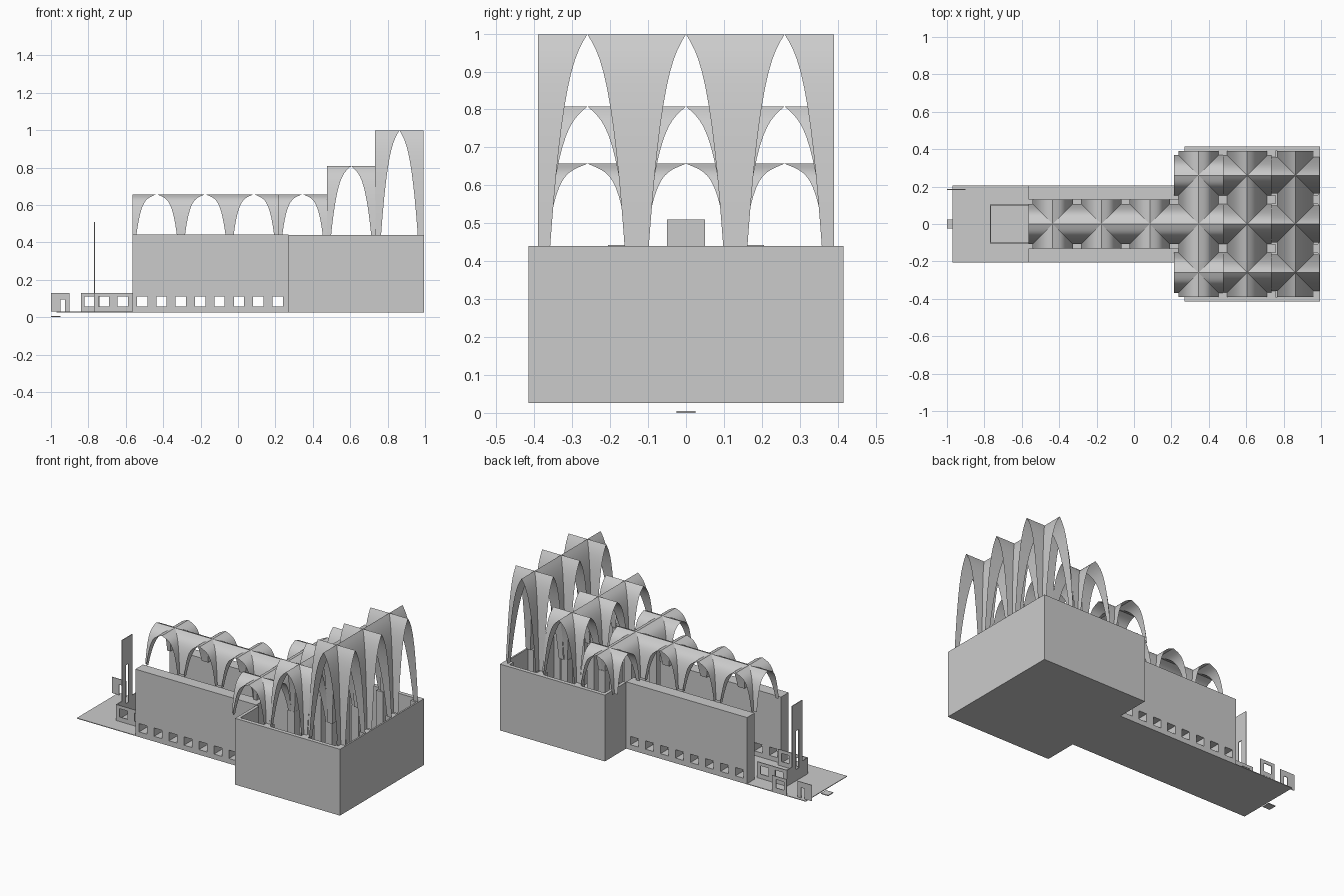
import bpy, bmesh
from mathutils import Vector

if "Cube" in bpy.data.objects:
    bpy.data.objects.remove(bpy.data.objects["Cube"])

FLOOR, WALL_TOP, BAY = 0.03, 0.44, 0.26


def finish(bm, name):
    bmesh.ops.recalc_face_normals(bm, faces=bm.faces[:])
    mesh = bpy.data.meshes.new(name)
    bm.to_mesh(mesh)
    bm.free()
    ob = bpy.data.objects.new(name, mesh)
    bpy.context.collection.objects.link(ob)
    return ob


def box(name, x0, x1, y0, y1, z0, z1):
    bm = bmesh.new()
    bmesh.ops.create_cube(bm, size=1)
    for v in bm.verts:
        v.co = Vector((x0 + (v.co.x + .5) * (x1 - x0),
                       y0 + (v.co.y + .5) * (y1 - y0),
                       z0 + (v.co.z + .5) * (z1 - z0)))
    return finish(bm, name)


def wall(name, axis, a0, a1, t0, t1, z0, z1, holes=()):
    """Wall running along axis, t0..t1 thick, with holes (a0, a1, z0, z1)."""
    cuts_a = sorted({a0, a1, *[h[0] for h in holes], *[h[1] for h in holes]})
    cuts_z = sorted({z0, z1, *[h[2] for h in holes], *[h[3] for h in holes]})

    def co(a, z):
        return (a, t0, z) if axis == 'x' else (t0, a, z)

    bm = bmesh.new()
    for l, r in zip(cuts_a, cuts_a[1:]):
        for b, t in zip(cuts_z, cuts_z[1:]):
            ca, cz = (l + r) / 2, (b + t) / 2
            if any(h[0] < ca < h[1] and h[2] < cz < h[3] for h in holes):
                continue
            bm.faces.new([bm.verts.new(co(*p)) for p in ((l, b), (r, b), (r, t), (l, t))])
    bmesh.ops.remove_doubles(bm, verts=bm.verts[:], dist=1e-5)
    res = bmesh.ops.extrude_face_region(bm, geom=bm.faces[:], use_keep_orig=True)
    shift = Vector((0, t1 - t0, 0)) if axis == 'x' else Vector((t1 - t0, 0, 0))
    for g in res['geom']:
        if isinstance(g, bmesh.types.BMVert):
            g.co += shift
    return finish(bm, name)


def vault_mesh(name, half, top, point, power, n=14):
    """Two crossing pointed barrels over a square bay, open at the corners."""
    us = [1 - (1 - i / n) ** 1.7 for i in range(n + 1)]
    pos = [u * half for u in us] + [BAY / 2]
    line = [-p for p in reversed(pos[1:])] + pos

    def height(d):
        u = min(abs(d) / half, 1)
        return top - (top - WALL_TOP) * (point * u + (1 - point) * u ** power)

    bm = bmesh.new()
    grid = [[bm.verts.new((x, y, max(height(x), height(y)))) for y in line] for x in line]
    last = len(line) - 2
    for i in range(last + 1):
        for j in range(last + 1):
            if i in (0, last) and j in (0, last):
                continue
            a, b, c, d = grid[i][j], grid[i + 1][j], grid[i + 1][j + 1], grid[i][j + 1]
            # split each cell along the groin direction
            if (i <= last // 2) == (j <= last // 2):
                bm.faces.new((a, b, c))
                bm.faces.new((a, c, d))
            else:
                bm.faces.new((a, b, d))
                bm.faces.new((b, c, d))
    bmesh.ops.delete(bm, geom=[v for v in bm.verts if not v.link_faces], context='VERTS')
    ob = finish(bm, name)
    bpy.ops.object.select_all(action='DESELECT')
    bpy.context.view_layer.objects.active = ob
    ob.select_set(True)
    bpy.ops.object.shade_smooth_by_angle(angle=0.5)
    return ob


def place_vaults(first, spots):
    for k, (x, y) in enumerate(spots):
        ob = first if k == 0 else first.copy()
        if k:
            bpy.context.collection.objects.link(ob)
        ob.location = (x, y, 0)


# Vaults: low nave and first row, middle row, tall end row
aisles = (-BAY, 0, BAY)
place_vaults(vault_mesh("low_vault", .108, .657, .2, 4.5),
             [(x, 0) for x in (-.435, -.175, .085)] + [(.345, y) for y in aisles])
place_vaults(vault_mesh("middle_vault", .107, .808, .25, 3.5), [(.605, y) for y in aisles])
place_vaults(vault_mesh("tall_vault", .098, .998, .28, 3), [(.863, y) for y in aisles])

# Floor and entrance step
box("nave_floor", -.97, .27, -.205, .205, .026, FLOOR)
box("hall_floor", .27, .995, -.415, .415, .026, FLOOR)
box("entrance_step", -1, -.95, -.025, .025, 0, .005)

# Nave walls with window rows, hall walls
windows = [(-.54 + k * .1035, -.485 + k * .1035, .058, .11) for k in range(8)]
for s, side in ((-1, "front"), (1, "back")):
    wall(f"nave_wall_{side}", 'x', -.565, .27, s * .13, s * .205, FLOOR, .443, windows)
    wall(f"hall_wall_{side}", 'x', .27, .995, s * .39, s * .415, FLOOR, WALL_TOP)
    wall(f"hall_return_wall_{side}", 'y', *sorted((s * .205, s * .39)), .27, .29, FLOOR, WALL_TOP)
    # Low porch walls with windows
    wall(f"porch_wall_{side}", 'x', -.77, -.565, s * .1, s * .105, FLOOR, .13,
         [(-.745, -.69, .058, .11), (-.643, -.588, .058, .11)])
    # Square columns under the vault feet
    for x in (.475, .733, .97):
        for y in (s * .13, s * .375):
            box("column", x - .024, x + .024, y - .024, y + .024, FLOOR, WALL_TOP)
wall("hall_end_wall", 'y', -.39, .39, .985, .995, FLOOR, WALL_TOP)

# Slender tower slab with slit, and porch front on both sides of it
wall("tower_slab", 'y', -.05, .05, -.77, -.765, FLOOR, .51, [(-.013, .013, .1, .34)])
for s in (-1, 1):
    wall("porch_front", 'y', *sorted((s * .05, s * .105)), -.77, -.765, FLOOR, .13)

# Free-standing panels on the forecourt: one window, one doorway
wall("window_panel", 'x', -.84, -.74, .202, .206, FLOOR, .13, [(-.82, -.765, .058, .11)])
wall("door_panel", 'x', -1, -.9, .183, .187, FLOOR, .13, [(-.95, -.925, FLOOR, .095)])
